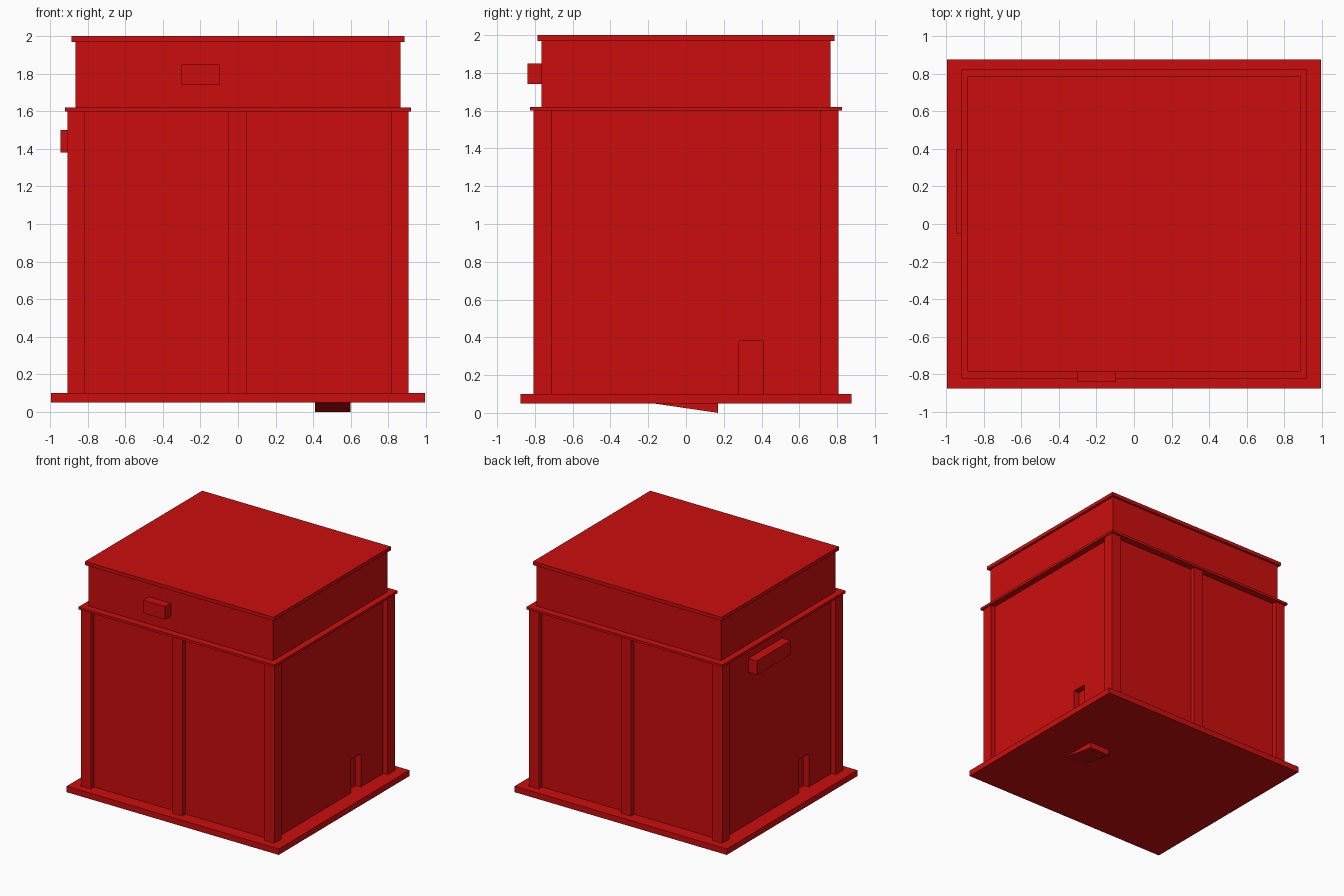
import bpy

# Remove the default object
cube = bpy.data.objects.get("Cube")
if cube:
    bpy.data.objects.remove(cube, do_unlink=True)

# Single paint colour
red = bpy.data.materials.new("red paint")
red.use_nodes = True
colour = (0.6, 0.004, 0.004, 1)
red.diffuse_color = colour
red.node_tree.nodes["Principled BSDF"].inputs["Base Color"].default_value = colour


def box(name, x, y, z):
    """Box from (min, max) ranges along each axis."""
    bpy.ops.mesh.primitive_cube_add(size=1)
    ob = bpy.context.object
    ob.name = name
    for v in ob.data.vertices:
        v.co = [r[0] if c < 0 else r[1] for c, r in zip(v.co, (x, y, z))]
    ob.data.materials.append(red)
    return ob


def slab(name, half_x, half_y, z):
    return box(name, (-half_x, half_x), (-half_y, half_y), z)


FLOOR, EAVES = 0.1, 1.6

# Stacked main volumes
slab("base_plate", 0.995, 0.875, (0.05, FLOOR))
walls = slab("wall_panels", 0.865, 0.765, (FLOOR, EAVES))
slab("eaves_trim", 0.92, 0.825, (EAVES, 1.62))
slab("upper_box", 0.865, 0.765, (1.62, 1.97))
slab("roof_plate", 0.885, 0.785, (1.97, 2.0))

# Corner posts, and a middle post on front and back
for sy, end in ((-1, "front"), (1, "back")):
    for sx, side in ((-1, "right"), (1, "left")):
        box(f"{end}_{side}_post", sorted((sx * 0.815, sx * 0.907)),
            sorted((sy * 0.71, sy * 0.807)), (FLOOR, EAVES))
    box(f"{end}_middle_post", (-0.05, 0.045),
        sorted((sy * 0.75, sy * 0.807)), (FLOOR, EAVES))

# Small doorway recess in each side wall
for s in (1, -1):
    cutter = box("doorway_cutter", sorted((s * 0.815, s * 1.0)),
                 sorted((s * 0.28, s * 0.41)), (FLOOR - 0.05, 0.38))
    cutter.hide_render = True
    cut = walls.modifiers.new("doorway", 'BOOLEAN')
    cut.operation = 'DIFFERENCE'
    cut.solver = 'EXACT'
    cut.object = cutter
    cutter.hide_set(True)

# Projecting blocks
box("front_block", (-0.3, -0.095), (-0.84, -0.75), (1.74, 1.85))
box("side_block", (-0.945, -0.85), (-0.05, 0.4), (1.38, 1.5))

# Wedge under the base, deepest at the back
wedge = box("under_wedge", (0.41, 0.6), (-0.17, 0.17), (0, 0.06))
for v in wedge.data.vertices:
    if v.co.y < 0 and v.co.z < 0.03:
        v.co.z = 0.05
